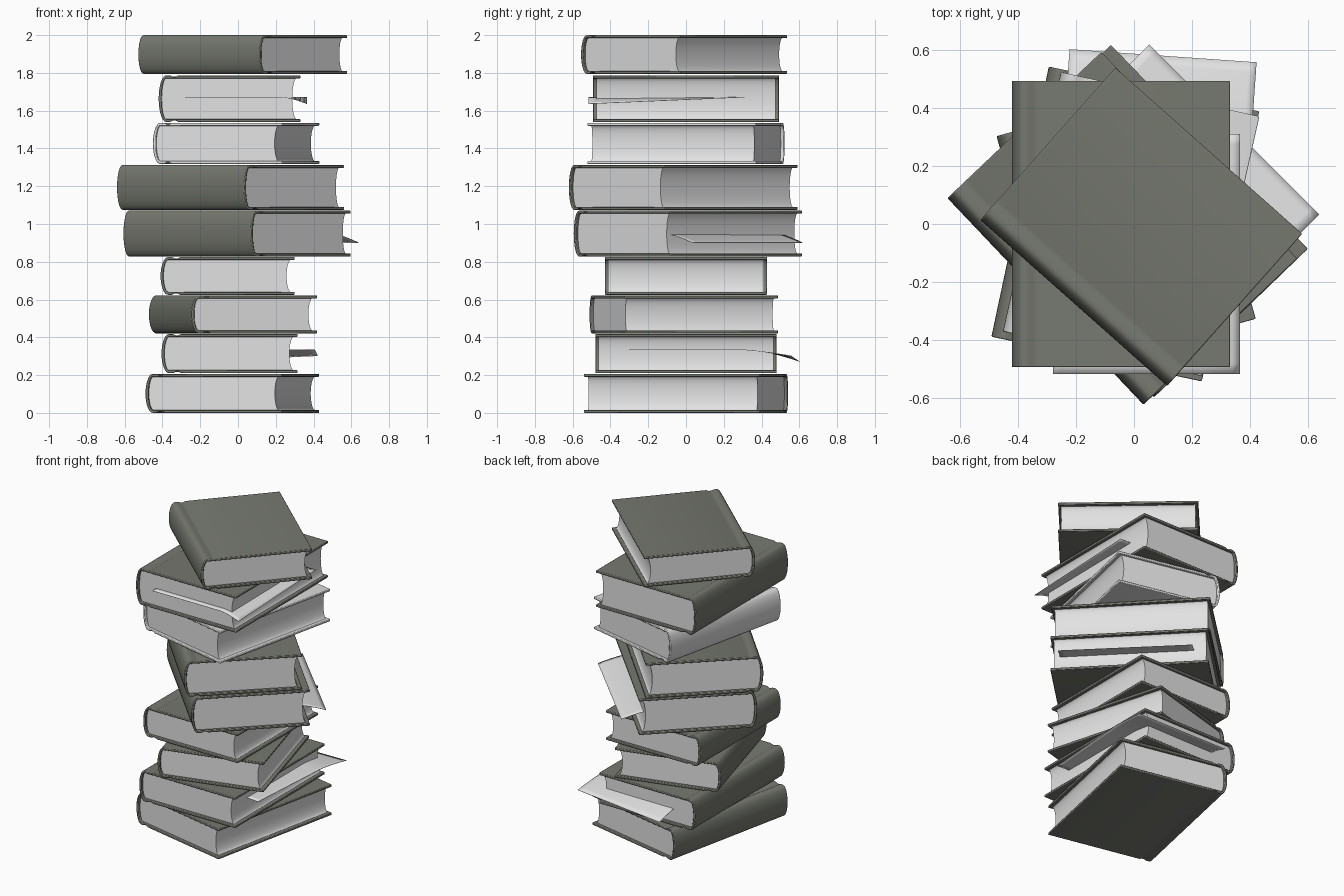
import bpy
import bmesh
import math

cube = bpy.data.objects.get("Cube")
if cube:
    bpy.data.objects.remove(cube, do_unlink=True)


def material(name, color):
    mat = bpy.data.materials.new(name)
    mat.use_nodes = True
    mat.diffuse_color = (*color, 1)
    mat.node_tree.nodes["Principled BSDF"].inputs["Base Color"].default_value = (*color, 1)
    return mat


DARK = material("dark cover cloth", (0.18, 0.19, 0.16))
LIGHT = material("light cover cloth", (0.72, 0.72, 0.72))
PAPER = material("paper", (0.76, 0.76, 0.76))

BOARD = 0.016    # cover thickness
BULGE = 0.04     # depth of the rounded spine
OVERHANG = 0.018  # cover edge beyond the pages


def finish(bm, name, mat, place, angle):
    mesh = bpy.data.meshes.new(name)
    bmesh.ops.recalc_face_normals(bm, faces=bm.faces)
    bm.to_mesh(mesh)
    bm.free()
    mesh.materials.append(mat)
    obj = bpy.data.objects.new(name, mesh)
    bpy.context.collection.objects.link(obj)
    obj.location = place
    obj.rotation_euler.z = math.radians(angle)
    bpy.ops.object.select_all(action='DESELECT')
    obj.select_set(True)
    bpy.context.view_layer.objects.active = obj
    bpy.ops.object.shade_smooth_by_angle(angle=math.radians(35))
    return obj


def prism(profile, length):
    """Extrude an x-z profile along y."""
    bm = bmesh.new()
    face = bm.faces.new([bm.verts.new((x, -length / 2, z)) for x, z in profile])
    out = bmesh.ops.extrude_face_region(bm, geom=[face])
    moved = [v for v in out["geom"] if isinstance(v, bmesh.types.BMVert)]
    bmesh.ops.translate(bm, verts=moved, vec=(0, length, 0))
    return bm


def half_ellipse(x, depth, half_height, steps=16):
    """Curve bulging to -x, from top to bottom."""
    turn = [math.pi * i / steps for i in range(steps + 1)]
    return [(x - depth * math.sin(a), half_height * math.cos(a)) for a in turn]


def book(name, x, y, bottom, top, width, length, angle, cloth):
    place = (x, y, (bottom + top) / 2)
    half, h = width / 2, (top - bottom) / 2
    spine = -half + BULGE

    # Cover: two boards with hinge grooves, joined by the rounded spine
    hinge = [(spine + 0.065, 0), (spine + 0.05, 0.007),
             (spine + 0.035, 0.007), (spine + 0.02, 0)]
    outer = [(half, h)] + [(gx, h - d) for gx, d in hinge]
    outer += half_ellipse(spine, BULGE, h)
    outer += [(gx, d - h) for gx, d in reversed(hinge)] + [(half, -h)]
    inner = [(half, h - BOARD)]
    inner += half_ellipse(spine, BULGE - BOARD, h - BOARD) + [(half, BOARD - h)]
    cover = finish(prism(outer + inner[::-1], length), name + "_cover", cloth, place, angle)
    bevel = cover.modifiers.new("soft edges", 'BEVEL')
    bevel.width = 0.004
    bevel.segments = 2
    bevel.limit_method = 'ANGLE'
    bevel.angle_limit = math.radians(40)

    # Pages: rounded back and hollow fore edge
    reach = h - BOARD + 0.002
    back = half_ellipse(spine, BULGE - BOARD + 0.002, reach)
    fore = half_ellipse(half - OVERHANG, 0.025, reach)
    finish(prism(back + fore[::-1], length - 2 * OVERHANG),
           name + "_pages", PAPER, place, angle)


def loose_sheet(name, x, y, z, width, length, angle, droop):
    """Thin sheet; droop(u, v) lowers it, with u and v from -1 to 1."""
    bm = bmesh.new()
    bmesh.ops.create_grid(bm, x_segments=24, y_segments=24, size=1)
    for v in bm.verts:
        u, w = v.co.x, v.co.y
        v.co = (u * width / 2, w * length / 2, -droop(u, w))
    sheet = finish(bm, name, PAPER, (x, y, z), angle)
    sheet.modifiers.new("thickness", 'SOLIDIFY').thickness = 0.002


def ramp(value, start):
    return max(0, (value - start) / (1 - start)) ** 1.4


# Stack, from the bottom up: x, y, bottom, top, width, length, angle, cloth
stack = [
    (-0.03, 0.0, 0.0, 0.207, 0.74, 0.95, -12, DARK),
    (-0.045, 0.0, 0.21, 0.418, 0.72, 0.96, 0, DARK),
    (-0.027, -0.012, 0.421, 0.622, 0.69, 0.845, 15.6, DARK),
    (-0.055, 0.0, 0.625, 0.825, 0.71, 0.86, 0, DARK),
    (-0.005, 0.01, 0.828, 1.071, 0.735, 0.975, 44, DARK),
    (-0.04, -0.015, 1.075, 1.313, 0.73, 0.98, 43.5, DARK),
    (-0.01, 0.0, 1.317, 1.536, 0.70, 0.915, -12.6, LIGHT),
    (-0.045, 0.0, 1.54, 1.787, 0.75, 0.985, 0, DARK),
    (0.025, -0.01, 1.795, 2.0, 0.70, 0.86, 48.4, DARK),
]
for number, row in enumerate(stack, 1):
    book("book_%d" % number, *row)

# Loose sheets sticking out of three books
loose_sheet("lower_loose_sheet", 0.07, 0.15, 0.335, 0.645, 0.86, -4,
            lambda u, v: ramp(v, 0.4) * (0.047 - 0.015 * u))
loose_sheet("middle_loose_sheet", 0.117, 0.097, 0.95, 0.645, 0.827, 45,
            lambda u, v: 0.048 * ramp(u, 0.4))
loose_sheet("upper_loose_sheet", 0.043, -0.103, 1.672, 0.645, 0.825, 0,
            lambda u, v: 0.035 * ramp(u, 0.6) * (0.5 - 0.5 * v))
